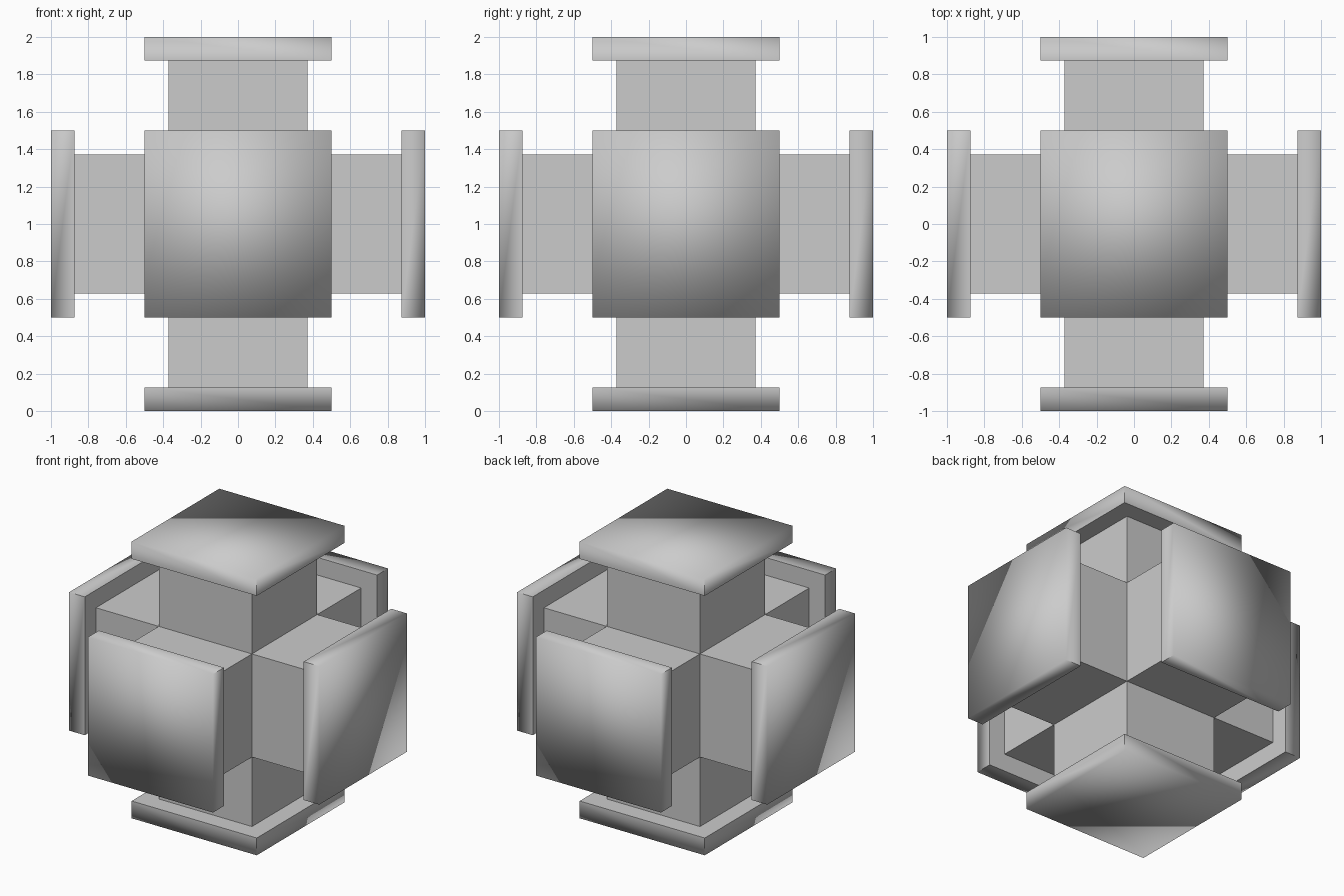
import bpy
import bmesh
from mathutils import Vector

default_cube = bpy.data.objects.get("Cube")
if default_cube:
    bpy.data.objects.remove(default_cube, do_unlink=True)

CENTRE = Vector((0, 0, 1))
ARM_WIDTH = 0.745
ARM_END = 0.875
CAP_WIDTH = 1.0
CAP_THICKNESS = 0.125

grey = bpy.data.materials.new("light_grey")
grey.use_nodes = True
grey.diffuse_color = (0.6, 0.6, 0.6, 1)
grey.node_tree.nodes["Principled BSDF"].inputs["Base Color"].default_value = grey.diffuse_color


def finish(bm, name):
    """Turn a bmesh into a named object centred on the model."""
    mesh = bpy.data.meshes.new(name)
    bm.to_mesh(mesh)
    bm.free()
    mesh.materials.append(grey)
    obj = bpy.data.objects.new(name, mesh)
    obj.location = CENTRE
    bpy.context.collection.objects.link(obj)
    return obj


# Six-armed body: a cube with each face pulled straight out
bm = bmesh.new()
bmesh.ops.create_cube(bm, size=ARM_WIDTH)
bm.normal_update()
ends = bmesh.ops.extrude_discrete_faces(bm, faces=bm.faces[:])["faces"]
bm.normal_update()
for face in ends:
    bmesh.ops.translate(bm, verts=face.verts, vec=face.normal * (ARM_END - ARM_WIDTH / 2))
bmesh.ops.recalc_face_normals(bm, faces=bm.faces[:])
finish(bm, "cross_body")


# Square end caps: soft around the outer rim, crisp elsewhere
def add_cap(name, direction):
    bm = bmesh.new()
    bmesh.ops.create_cube(bm, size=1)
    bmesh.ops.scale(bm, verts=bm.verts, vec=(CAP_WIDTH, CAP_WIDTH, CAP_THICKNESS))
    bmesh.ops.translate(bm, verts=bm.verts, vec=(0, 0, ARM_END + CAP_THICKNESS / 2))
    for face in bm.faces:
        face.smooth = True
    for edge in bm.edges:
        edge.smooth = all(v.co.z > ARM_END + CAP_THICKNESS / 2 for v in edge.verts)
    turn = Vector((0, 0, 1)).rotation_difference(Vector(direction))
    bmesh.ops.rotate(bm, verts=bm.verts, cent=(0, 0, 0), matrix=turn.to_matrix())
    finish(bm, name)


for name, direction in {
    "top_cap": (0, 0, 1),
    "bottom_cap": (0, 0, -1),
    "left_cap": (1, 0, 0),
    "right_cap": (-1, 0, 0),
    "front_cap": (0, -1, 0),
    "back_cap": (0, 1, 0),
}.items():
    add_cap(name, direction)
